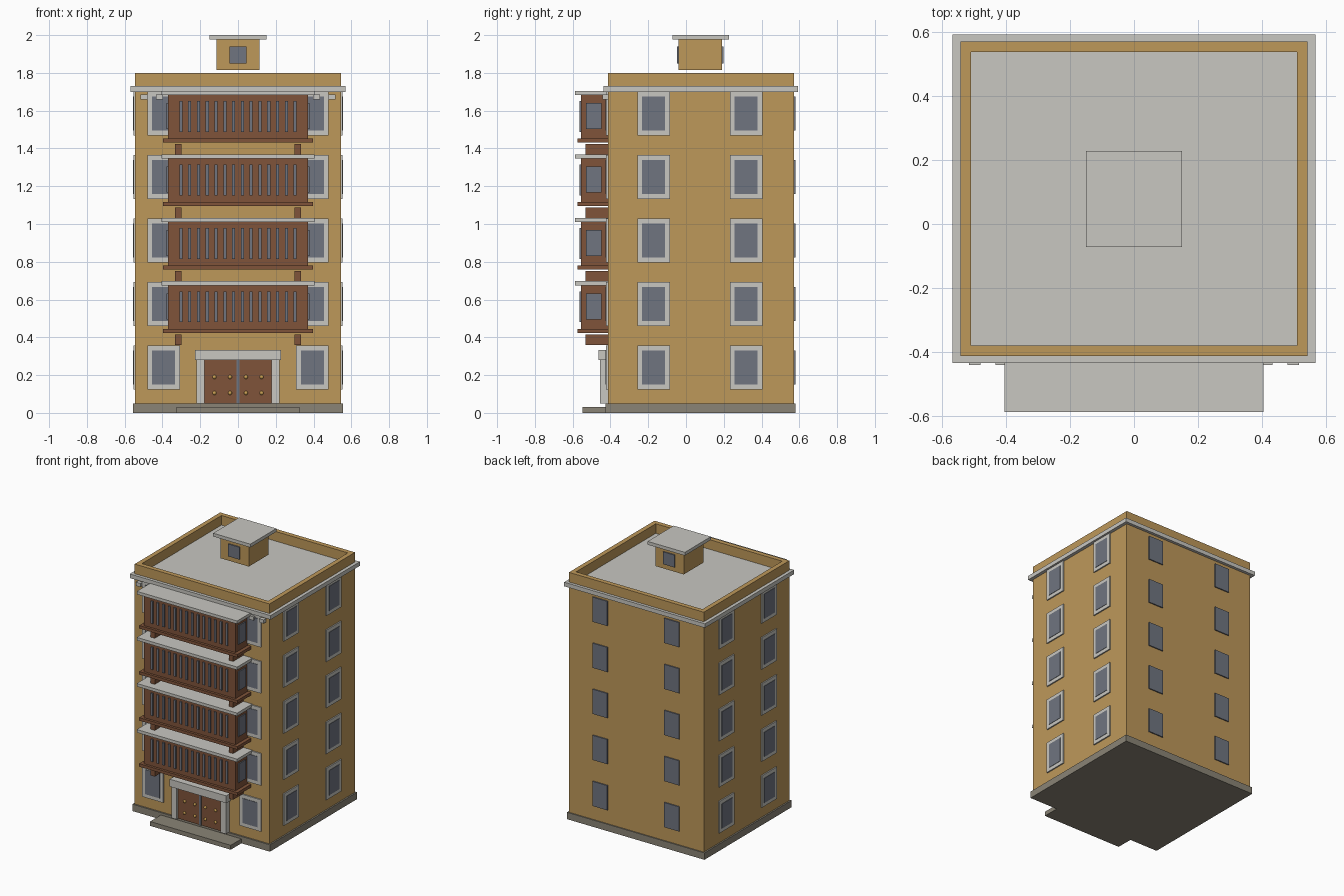
import bpy, bmesh
from mathutils import Matrix, Vector

if "Cube" in bpy.data.objects:
    bpy.data.objects.remove(bpy.data.objects["Cube"])


def material(name, r, g, b):
    # sRGB bytes to linear
    m = bpy.data.materials.new(name)
    lin = [((c / 255 + 0.055) / 1.055) ** 2.4 for c in (r, g, b)]
    m.diffuse_color = (*lin, 1)
    m.use_nodes = True
    m.node_tree.nodes["Principled BSDF"].inputs["Base Color"].default_value = m.diffuse_color
    return m


OCHRE = material("ochre_wall", 190, 152, 90)
STONE = material("pale_stone", 200, 199, 193)
BASE = material("base_stone", 138, 132, 118)
WOOD = material("brown_wood", 128, 84, 58)
GLASS = material("blue_grey_glass", 112, 117, 128)
BRASS = material("brass", 200, 158, 82)


def boxes(name, mat, spans):
    """One object made of boxes, each given as (x0, x1, y0, y1, z0, z1)."""
    bm = bmesh.new()
    for x0, x1, y0, y1, z0, z1 in spans:
        c = Vector((x0 + x1, y0 + y1, z0 + z1)) / 2
        s = Matrix.Diagonal((x1 - x0, y1 - y0, z1 - z0, 1))
        bmesh.ops.create_cube(bm, size=1, matrix=Matrix.Translation(c) @ s)
    me = bpy.data.meshes.new(name)
    bm.to_mesh(me)
    bm.free()
    me.materials.append(mat)
    ob = bpy.data.objects.new(name, me)
    bpy.context.collection.objects.link(ob)
    return ob


X, YF, YB = 0.544, -0.414, 0.572      # wall planes
PITCH = 0.336                          # storey height

# Main block, plinth and entrance step
boxes("main_walls", OCHRE, [(-X, X, YF, YB, 0.05, 1.72)])
boxes("plinth", BASE, [(-0.555, 0.555, -0.425, 0.58, 0, 0.05)])
boxes("entrance_step", BASE, [(-0.325, 0.325, -0.548, -0.42, 0, 0.032)])

# Cornice slab (also the roof surface), dentils and parapet
boxes("cornice", STONE, [(-0.568, 0.568, -0.436, 0.593, 1.70, 1.73)])
boxes("dentils", STONE, [(k * 0.083 - 0.018, k * 0.083 + 0.018, -0.441, YF, 1.66, 1.686)
                         for k in range(-6, 7)])
T = 0.034
boxes("parapet", OCHRE, [(-X, X, YF, YF + T, 1.73, 1.80), (-X, X, YB - T, YB, 1.73, 1.80),
                         (-X, -X + T, YF + T, YB - T, 1.73, 1.80),
                         (X - T, X, YF + T, YB - T, 1.73, 1.80)])

# Roof house
boxes("roof_house", OCHRE, [(-0.115, 0.115, -0.04, 0.19, 1.815, 1.976)])
boxes("roof_house_cap", STONE, [(-0.15, 0.15, -0.072, 0.228, 1.976, 2.0)])
boxes("roof_house_windows", GLASS, [(-0.046, 0.046, -0.048, -0.04, 1.85, 1.94),
                                    (-0.046, 0.046, 0.19, 0.198, 1.85, 1.94)])

# Windows: framed on front and sides, plain panes on the back
frames, panes = [], []
for i in range(5):
    z = 0.241 + i * PITCH
    for hw, hh, out, lst in ((0.086, 0.116, 0.009, frames), (0.06, 0.09, 0.012, panes)):
        for cx in (-0.394, 0.394):
            lst.append((cx - hw, cx + hw, YF - out, YF, z - hh, z + hh))
        for cy in (-0.172, 0.318):
            lst.append((X, X + out, cy - hw, cy + hw, z - hh, z + hh))
            lst.append((-X - out, -X, cy - hw, cy + hw, z - hh, z + hh))
    for cx in (-0.29, 0.29):
        panes.append((cx - 0.06, cx + 0.06, YB, YB + 0.008, z - 0.09, z + 0.09))
boxes("window_frames", STONE, frames)
boxes("window_panes", GLASS, panes)

# Enclosed balconies with roof, floor slab, brackets and glazing strips
for i in range(4):
    z = i * PITCH
    n = f"balcony_{i + 1}_"
    boxes(n + "box", WOOD, [(-0.37, 0.37, -0.556, YF, z + 0.445, z + 0.675)])
    boxes(n + "roof", STONE, [(-0.405, 0.405, -0.588, YF, z + 0.675, z + 0.697)])
    boxes(n + "floor", WOOD, [(-0.396, 0.396, -0.574, YF, z + 0.423, z + 0.445)])
    boxes(n + "brackets", WOOD, [(s * 0.316 - 0.017, s * 0.316 + 0.017, -0.532, YF,
                                  z + 0.36, z + 0.415) for s in (-1, 1)])
    strips = [((k - 6.5) * 0.0465 - 0.008, (k - 6.5) * 0.0465 + 0.008, -0.565, -0.556,
               z + 0.48, z + 0.643) for k in range(14)]
    sides = [(s * 0.374 - 0.004, s * 0.374 + 0.004, -0.53, -0.448, z + 0.495, z + 0.633)
             for s in (-1, 1)]
    boxes(n + "glazing", GLASS, strips + sides)

# Entrance: surround, double doors, centre strip and studs
boxes("door_surround", STONE, [(-0.228, 0.228, -0.462, YF, 0.28, 0.334),
                               (-0.22, -0.178, -0.454, YF, 0.05, 0.28),
                               (0.178, 0.22, -0.454, YF, 0.05, 0.28)])
boxes("doors", WOOD, [(-0.178, -0.008, -0.435, YF, 0.05, 0.28),
                      (0.008, 0.178, -0.435, YF, 0.05, 0.28)])
boxes("door_centre_strip", GLASS, [(-0.008, 0.008, -0.44, YF, 0.05, 0.28)])
bm = bmesh.new()
for x in (-0.125, -0.042, 0.042, 0.125):
    for z in (0.105, 0.19):
        bmesh.ops.create_uvsphere(bm, u_segments=10, v_segments=6, radius=0.011,
                                  matrix=Matrix.Translation((x, -0.437, z)))
me = bpy.data.meshes.new("door_studs")
bm.to_mesh(me)
bm.free()
me.materials.append(BRASS)
bpy.context.collection.objects.link(bpy.data.objects.new("door_studs", me))
